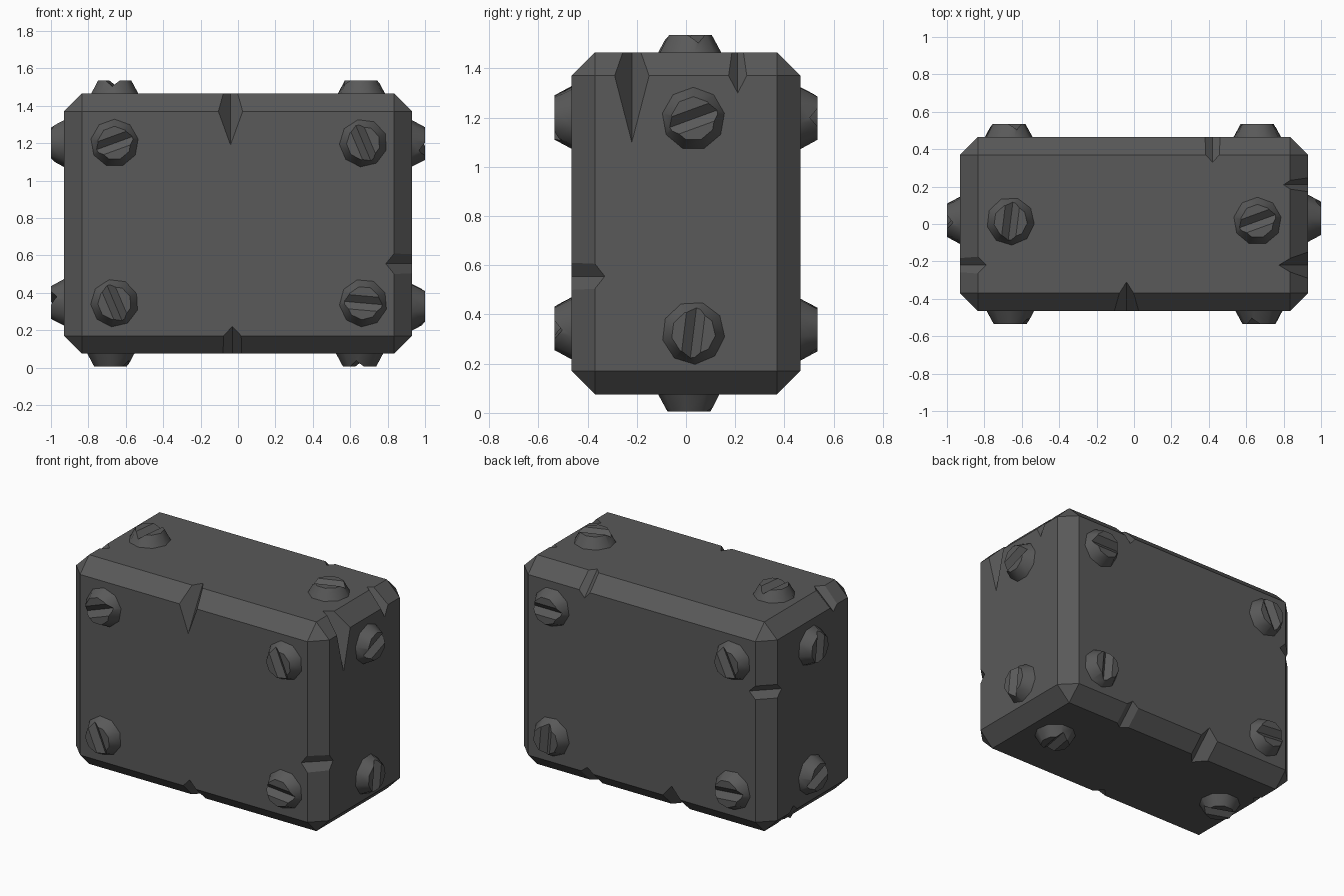
import bpy, bmesh, math
from mathutils import Vector, Matrix

if "Cube" in bpy.data.objects:
    bpy.data.objects.remove(bpy.data.objects["Cube"])

HALF = Vector((0.93, 0.465, 0.695))
ZC, CH = 0.77, 0.095

mat = bpy.data.materials.new("dark grey metal")
mat.diffuse_color = (0.1, 0.1, 0.1, 1)
mat.use_nodes = True
mat.node_tree.nodes["Principled BSDF"].inputs["Base Color"].default_value = mat.diffuse_color


def make_object(name, bm):
    bmesh.ops.recalc_face_normals(bm, faces=bm.faces)
    me = bpy.data.meshes.new(name)
    bm.to_mesh(me)
    bm.free()
    me.materials.append(mat)
    ob = bpy.data.objects.new(name, me)
    bpy.context.collection.objects.link(ob)
    return ob


def wedge(bm, a, b, side, out, h, w):
    """V-shaped prism: its keel runs from a to b and it opens along out."""
    ends = []
    for p in (a, b):
        ends.append([bm.verts.new(q) for q in
                     (p, p + out * h + side * w, p + out * h - side * w)])
    p, q = ends
    bm.faces.new(p)
    bm.faces.new(q[::-1])
    for i in range(3):
        j = (i + 1) % 3
        bm.faces.new((p[i], q[i], q[j], p[j]))


def cut(ob, cutter):
    cutter.hide_render = True
    mod = ob.modifiers.new("cut", 'BOOLEAN')
    mod.operation, mod.solver, mod.object = 'DIFFERENCE', 'EXACT', cutter
    bpy.context.view_layer.objects.active = ob
    bpy.ops.object.modifier_apply(modifier=mod.name)
    bpy.data.objects.remove(cutter)


# Chamfered block
bm = bmesh.new()
bmesh.ops.create_cube(bm, size=2, matrix=Matrix.Diagonal((*HALF, 1)))
bmesh.ops.bevel(bm, geom=bm.edges[:], offset=CH, segments=1, affect='EDGES')
block = make_object("block", bm)

# Edge chips: edge axis, position, the two side signs, insets along those axes, half width
CHIPS = [
    (0, -0.04, -1, 1, 0.155, 0.275, 0.065),
    (0, -0.03, -1, -1, 0.15, 0.145, 0.05),
    (2, -0.215, 1, -1, 0.14, 0.135, 0.055),
    (1, -0.22, 1, 1, 0.155, 0.365, 0.07),
    (1, 0.21, 1, 1, 0.13, 0.165, 0.037),
    (0, 0.42, 1, 1, 0.135, 0.14, 0.04),
    (1, -0.22, -1, 1, 0.14, 0.13, 0.045),
    (2, 0.26, -1, 1, 0.14, 0.14, 0.045),
    (0, 0.40, 1, -1, 0.13, 0.13, 0.045),
    (0, -0.22, 1, -1, 0.17, 0.17, 0.065),
    (1, 0.20, -1, -1, 0.13, 0.13, 0.04),
]
bm = bmesh.new()
for axis, pos, s1, s2, in1, in2, w in CHIPS:
    i, j = [k for k in range(3) if k != axis]
    corner, d1, d2, side = Vector(), Vector(), Vector(), Vector()
    corner[axis], corner[i], corner[j] = pos, s1 * HALF[i], s2 * HALF[j]
    d1[i], d2[j], side[axis] = s1, s2, 1
    a, b = corner - d1 * in1, corner - d2 * in2
    along = (b - a).normalized()
    out = (d1 * in2 + d2 * in1).normalized()
    depth = max(out.dot(corner - d * CH - a) for d in (d1, d2))
    h = out.dot(corner - a) + 0.03
    wedge(bm, a - along * 0.05, b + along * 0.05, side, out, h, w * h / depth)
cut(block, make_object("chip_cutter", bm))
block.location.z = ZC

# Slotted bolt head: nine-sided tapered stud with a V slot along local x
bm = bmesh.new()
rings = []
for r, z in ((0.128, 0.0), (0.09, 0.07)):
    rings.append([bm.verts.new((r * math.cos(t), r * math.sin(t), z))
                  for t in (math.radians(30 + 40 * k) for k in range(9))])
lo, hi = rings
bm.faces.new(lo[::-1])
bm.faces.new(hi)
for k in range(9):
    n = (k + 1) % 9
    bm.faces.new((lo[k], lo[n], hi[n], hi[k]))
bolt = make_object("bolt_1", bm)
bm = bmesh.new()
wedge(bm, Vector((-0.2, 0, 0.038)), Vector((0.2, 0, 0.038)),
      Vector((0, 1, 0)), Vector((0, 0, 1)), 0.064, 0.076)
cut(bolt, make_object("slot_cutter", bm))
bolt.select_set(True)
bpy.ops.object.shade_smooth_by_angle(angle=math.radians(38))

# Bolts per face: right and up directions seen from outside, then (u, v, slot angle)
X, Y, Z = Vector((1, 0, 0)), Vector((0, 1, 0)), Vector((0, 0, 1))
FACES = [
    (X, Z, [(-0.66, 0.43, 20), (0.67, 0.43, 113), (-0.66, -0.425, 113), (0.67, -0.425, -5)]),
    (-X, Z, [(-0.66, 0.43, 0), (0.67, 0.43, 115), (-0.66, -0.43, 85), (0.67, -0.43, 5)]),
    (Y, Z, [(0.03, 0.425, 20), (0.03, -0.445, 83)]),
    (-Y, Z, [(-0.02, 0.43, 83), (-0.02, -0.425, 20)]),
    (X, Y, [(-0.66, 0.015, 83), (0.66, 0.015, 20)]),
    (X, -Y, [(-0.68, -0.015, 20), (0.65, -0.015, 100)]),
]
count = 0
for u, v, spots in FACES:
    n = u.cross(v)
    dist = abs(n.dot(HALF * 1)) if min(n) >= 0 else abs((-n).dot(HALF))
    for pu, pv, ang in spots:
        count += 1
        ob = bolt
        if count > 1:
            ob = bpy.data.objects.new(f"bolt_{count}", bolt.data)
            bpy.context.collection.objects.link(ob)
        rot = Matrix((u, v, n)).transposed().to_4x4()
        place = Matrix.Translation(u * pu + v * pv + n * dist + Z * ZC)
        ob.matrix_world = place @ rot @ Matrix.Rotation(math.radians(ang), 4, 'Z')
